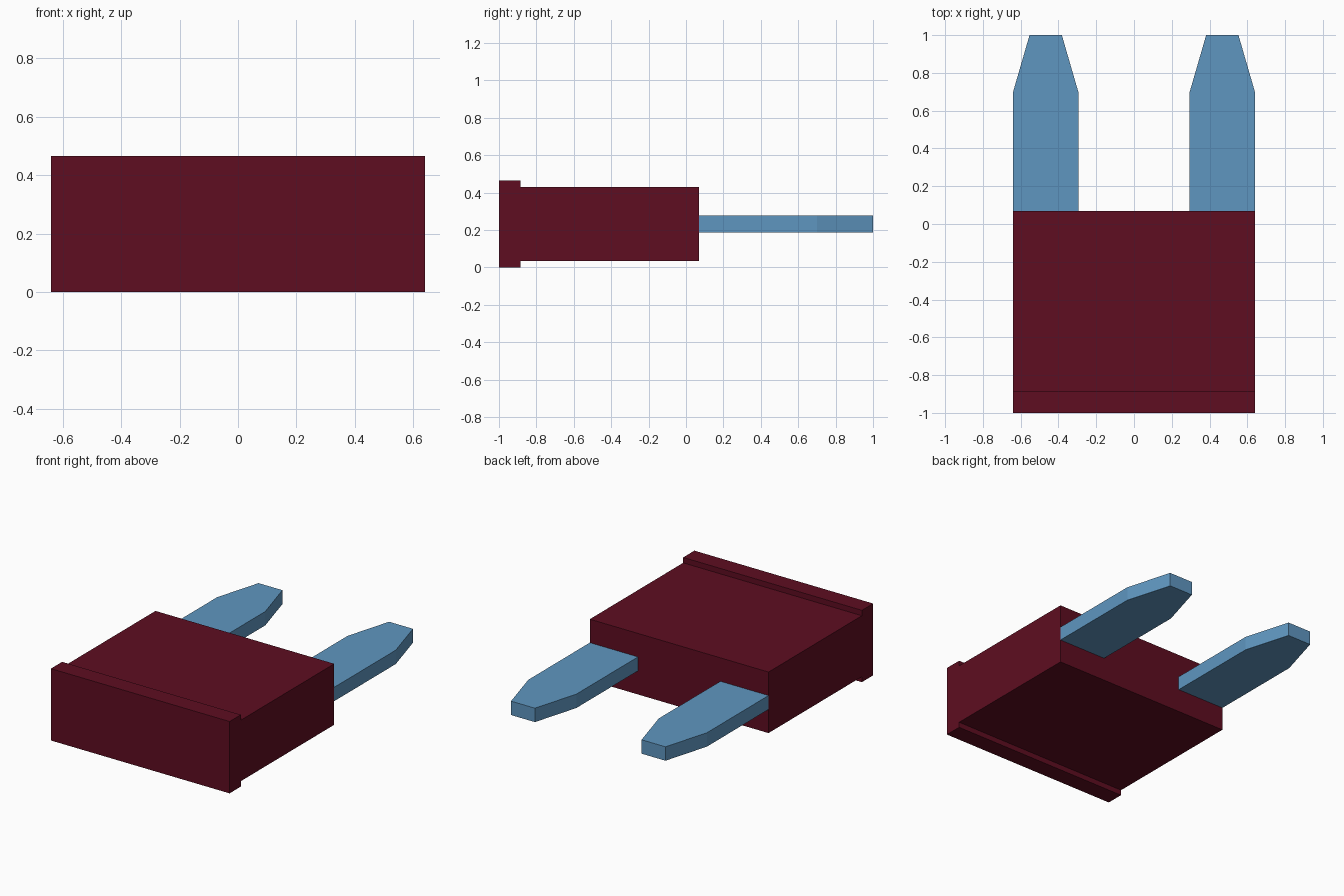
import bpy
import bmesh

cube = bpy.data.objects.get("Cube")
if cube:
    bpy.data.objects.remove(cube, do_unlink=True)


def make_material(name, color):
    mat = bpy.data.materials.new(name)
    mat.use_nodes = True
    mat.diffuse_color = color
    mat.node_tree.nodes["Principled BSDF"].inputs["Base Color"].default_value = color
    return mat


def extrude_profile(name, points, direction, mat):
    """Make a flat-faced solid by extruding a closed outline."""
    mesh = bpy.data.meshes.new(name)
    bm = bmesh.new()
    face = bm.faces.new([bm.verts.new(p) for p in points])
    result = bmesh.ops.extrude_face_region(bm, geom=[face])
    moved = [g for g in result["geom"] if isinstance(g, bmesh.types.BMVert)]
    bmesh.ops.translate(bm, verts=moved, vec=direction)
    bmesh.ops.recalc_face_normals(bm, faces=bm.faces)
    bm.to_mesh(mesh)
    bm.free()
    mesh.materials.append(mat)
    obj = bpy.data.objects.new(name, mesh)
    bpy.context.collection.objects.link(obj)
    return obj


red = make_material("dark_red_plastic", (0.112, 0.004, 0.015, 1))
blue = make_material("blue_metal", (0.114, 0.305, 0.527, 1))

HALF_WIDTH = 0.64
FRONT, LIP_BACK, BODY_BACK = -1.0, -0.885, 0.07
TOP, STEP = 0.465, 0.035

# Housing: a side profile with a raised lip at the front, swept across the width
profile = [
    (FRONT, 0), (LIP_BACK, 0), (LIP_BACK, STEP), (BODY_BACK, STEP),
    (BODY_BACK, TOP - STEP), (LIP_BACK, TOP - STEP), (LIP_BACK, TOP), (FRONT, TOP),
]
extrude_profile("housing", [(-HALF_WIDTH, y, z) for y, z in profile],
                (2 * HALF_WIDTH, 0, 0), red)

# Blades: tapered flat prongs, mirrored left and right
outline = [(0.295, BODY_BACK), (HALF_WIDTH, BODY_BACK), (HALF_WIDTH, 0.7),
           (0.553, 1.0), (0.382, 1.0), (0.295, 0.7)]
for name, side in (("left_blade", 1), ("right_blade", -1)):
    extrude_profile(name, [(side * x, y, 0.188) for x, y in outline],
                    (0, 0, 0.09), blue)
